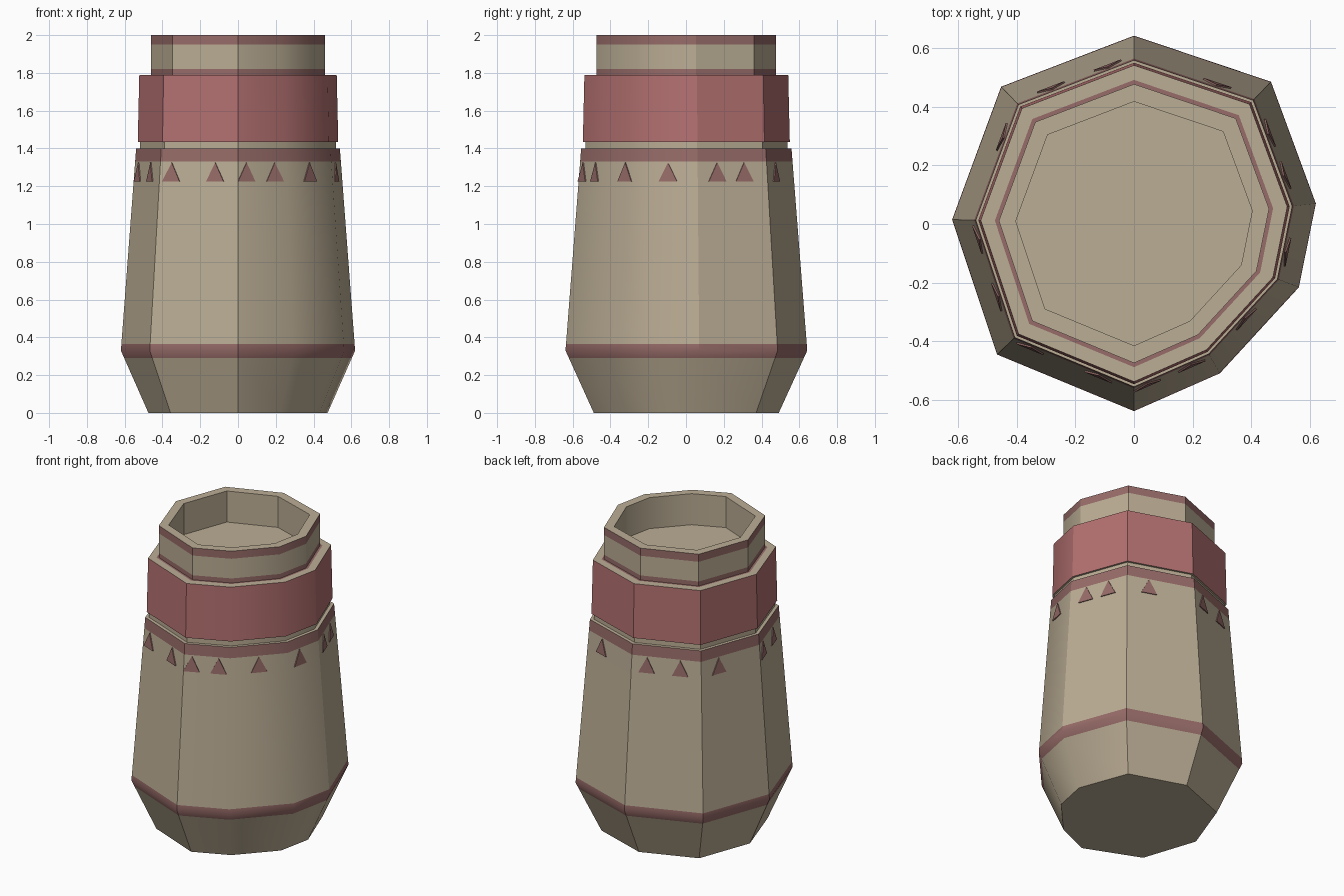
import bpy, bmesh, math
from mathutils import Vector

if "Cube" in bpy.data.objects:
    bpy.data.objects.remove(bpy.data.objects["Cube"])


def material(name, col):
    m = bpy.data.materials.new(name)
    m.diffuse_color = (*col, 1)
    m.use_nodes = True
    m.node_tree.nodes["Principled BSDF"].inputs["Base Color"].default_value = m.diffuse_color
    return m


MATS = [material("clay_beige", (0.50, 0.42, 0.30)),
        material("dusty_mauve", (0.31, 0.15, 0.14)),
        material("faded_red", (0.46, 0.165, 0.165))]
BEIGE, MAUVE, RED = 0, 1, 2

# irregular nine-sided outline at the widest height, clockwise from the back
OUTLINE = [(0, .642), (.467, .485), (.62, .07), (.562, -.216), (.293, -.509),
           (0, -.638), (-.467, -.445), (-.62, .015), (-.453, .468)]
N = len(OUTLINE)


def finish(name, bm, smooth=True):
    me = bpy.data.meshes.new(name)
    bm.to_mesh(me)
    bm.free()
    for m in MATS:
        me.materials.append(m)
    ob = bpy.data.objects.new(name, me)
    bpy.context.collection.objects.link(ob)
    if smooth:
        bpy.ops.object.select_all(action='DESELECT')
        ob.select_set(True)
        bpy.context.view_layer.objects.active = ob
        bpy.ops.object.shade_smooth_by_angle(angle=math.radians(31.5))
    return ob


def stack(name, profile, cap_start=False, cap_end=False):
    """Profile rows: height, outline scale, colour of the strip above it."""
    bm = bmesh.new()
    rings = [[bm.verts.new((x * s, y * s, z)) for x, y in OUTLINE]
             for z, s, c in profile]
    for k in range(len(rings) - 1):
        a, b = rings[k], rings[k + 1]
        for i in range(N):
            j = (i + 1) % N
            bm.faces.new((a[i], b[i], b[j], a[j])).material_index = profile[k][2]
    if cap_start:
        bm.faces.new(rings[0])
    if cap_end:
        bm.faces.new(rings[-1][::-1])
    return finish(name, bm)


# main body with two painted bands and the groove under the collar
stack("body", [(0, .765, BEIGE), (.29, .9715, MAUVE), (.33, 1, MAUVE),
               (.365, .9957, BEIGE), (1.33, .8785, MAUVE), (1.4, .87, BEIGE),
               (1.4, .835, BEIGE), (1.45, .835, BEIGE)], cap_start=True)

# red collar
stack("collar", [(1.435, .80, BEIGE), (1.435, .856, RED), (1.79, .843, BEIGE),
                 (1.79, .765, MAUVE), (1.79, .72, BEIGE)])

# neck with hollow mouth
stack("neck", [(1.785, .743, MAUVE), (1.82, .743, BEIGE), (1.95, .743, MAUVE),
               (2.0, .743, BEIGE), (2.0, .65, BEIGE), (1.795, .65, BEIGE)],
      cap_end=True)

# painted triangles: thin plates at fractions along each side of the body
SPOTS = {0: [.68], 1: [.33, .72], 2: [.62], 3: [.5], 4: [.25, .83],
         5: [.29, .85], 6: [.36, .84], 7: [.70], 8: [.30, .78]}


def body_scale(z):
    return 1 - .13 * (z - .33) / 1.07


bm = bmesh.new()
for side, fractions in SPOTS.items():
    p = Vector((*OUTLINE[side], 0))
    q = Vector((*OUTLINE[(side + 1) % N], 0))
    along = (q - p).normalized()
    out = Vector((-along.y, along.x, 0))
    for t in fractions:
        def on_body(z, shift):
            return p.lerp(q, t) * body_scale(z) + along * shift + Vector((0, 0, z))
        tri = [on_body(1.225, -.05), on_body(1.225, .05), on_body(1.325, 0)]
        inner = [bm.verts.new(v - out * .002) for v in tri]
        outer = [bm.verts.new(v + out * .006) for v in tri]
        faces = [bm.faces.new(inner), bm.faces.new(outer[::-1])]
        for i in range(3):
            j = (i + 1) % 3
            faces.append(bm.faces.new((inner[i], outer[i], outer[j], inner[j])))
        for f in faces:
            f.material_index = MAUVE
bmesh.ops.recalc_face_normals(bm, faces=bm.faces[:])
finish("triangle_marks", bm, smooth=False)
